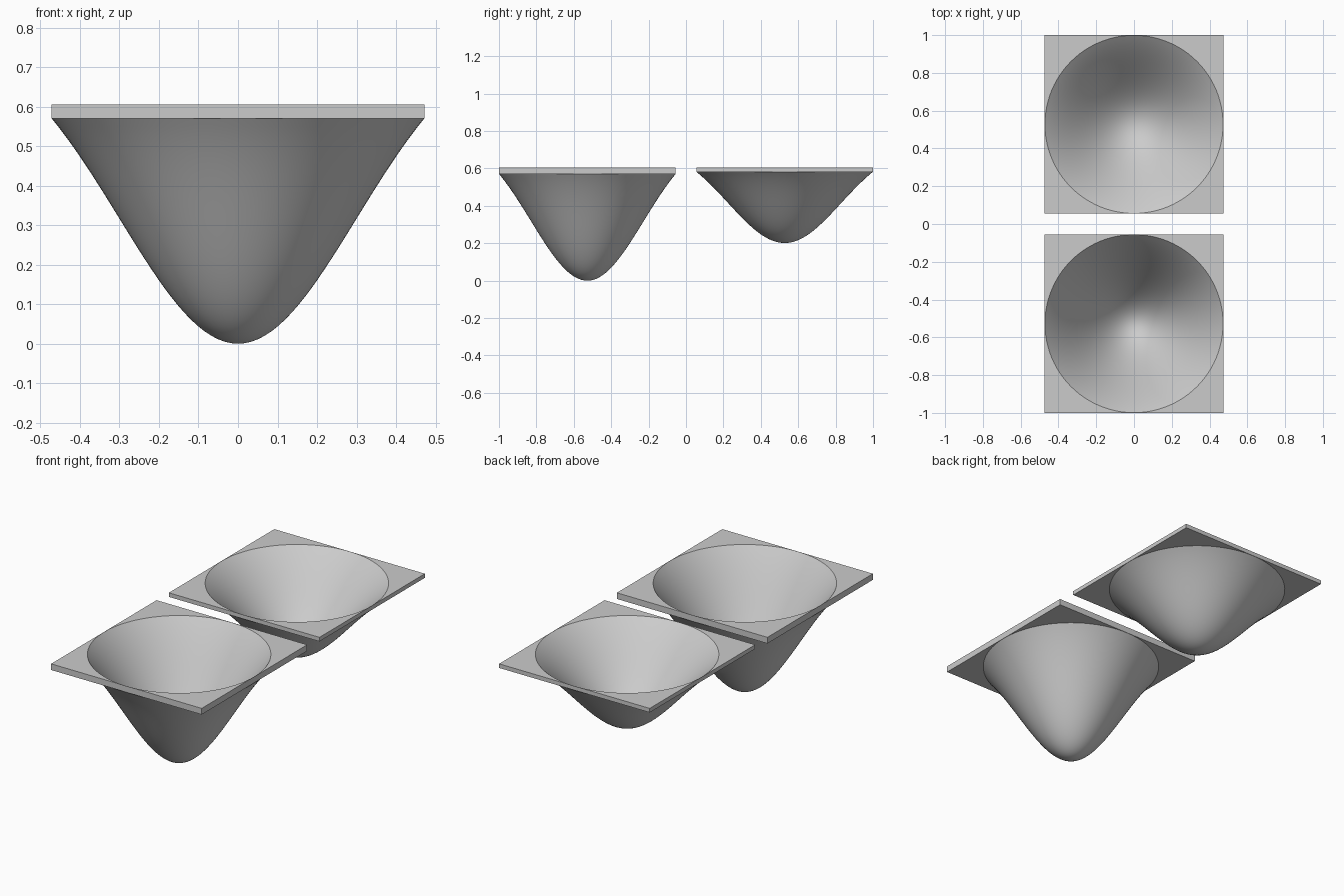
import bpy, bmesh
from math import sin, cos, pi, exp, radians

if "Cube" in bpy.data.objects:
    bpy.data.objects.remove(bpy.data.objects["Cube"])

HALF, RIM_R, SEGS, RINGS = 0.4725, 0.4715, 96, 28
TOP, THICK, SIGMA = 0.605, 0.035, 0.30
DEPTH = TOP - THICK


def bell(r):
    """Inverted bell profile: 1 at the centre, 0 at the rim."""
    g = lambda q: exp(-q * q / (2 * SIGMA ** 2))
    return (g(r) - g(RIM_R)) / (1 - g(RIM_R))


def well(name, y, z_scale):
    bm = bmesh.new()
    # upper skin: concentric rings following the bell, then the square border
    angles = [2 * pi * i / SEGS for i in range(SEGS)]
    rings = []
    for k in range(1, RINGS + 1):
        r = RIM_R * k / RINGS
        rings.append([bm.verts.new((r * cos(a), r * sin(a), -DEPTH * bell(r))) for a in angles])
    border = []
    for a in angles:
        s = HALF / max(abs(cos(a)), abs(sin(a)))
        border.append(bm.verts.new((s * cos(a), s * sin(a), 0)))
    rings.append(border)
    tip = bm.verts.new((0, 0, -DEPTH))
    for i in range(SEGS):
        j = (i + 1) % SEGS
        bm.faces.new((tip, rings[0][i], rings[0][j]))
        for a, b in zip(rings, rings[1:]):
            bm.faces.new((a[i], b[i], b[j], a[j]))
    # lower skin and plate edges
    ext = bmesh.ops.extrude_face_region(bm, geom=bm.faces[:], use_keep_orig=True)
    low = [v for v in ext["geom"] if isinstance(v, bmesh.types.BMVert)]
    bmesh.ops.translate(bm, verts=low, vec=(0, 0, -THICK))
    bmesh.ops.scale(bm, verts=bm.verts[:], vec=(1, 1, z_scale))
    bmesh.ops.recalc_face_normals(bm, faces=bm.faces[:])
    mesh = bpy.data.meshes.new(name)
    bm.to_mesh(mesh)
    bm.free()
    ob = bpy.data.objects.new(name, mesh)
    bpy.context.collection.objects.link(ob)
    ob.location = (0, y, TOP)
    bpy.ops.object.select_all(action='DESELECT')
    ob.select_set(True)
    bpy.context.view_layer.objects.active = ob
    bpy.ops.object.shade_smooth_by_angle(angle=radians(30))


well("deep_well_plate", -1 + HALF, 1.0)
well("shallow_well_plate", 1 - HALF, 0.667)
